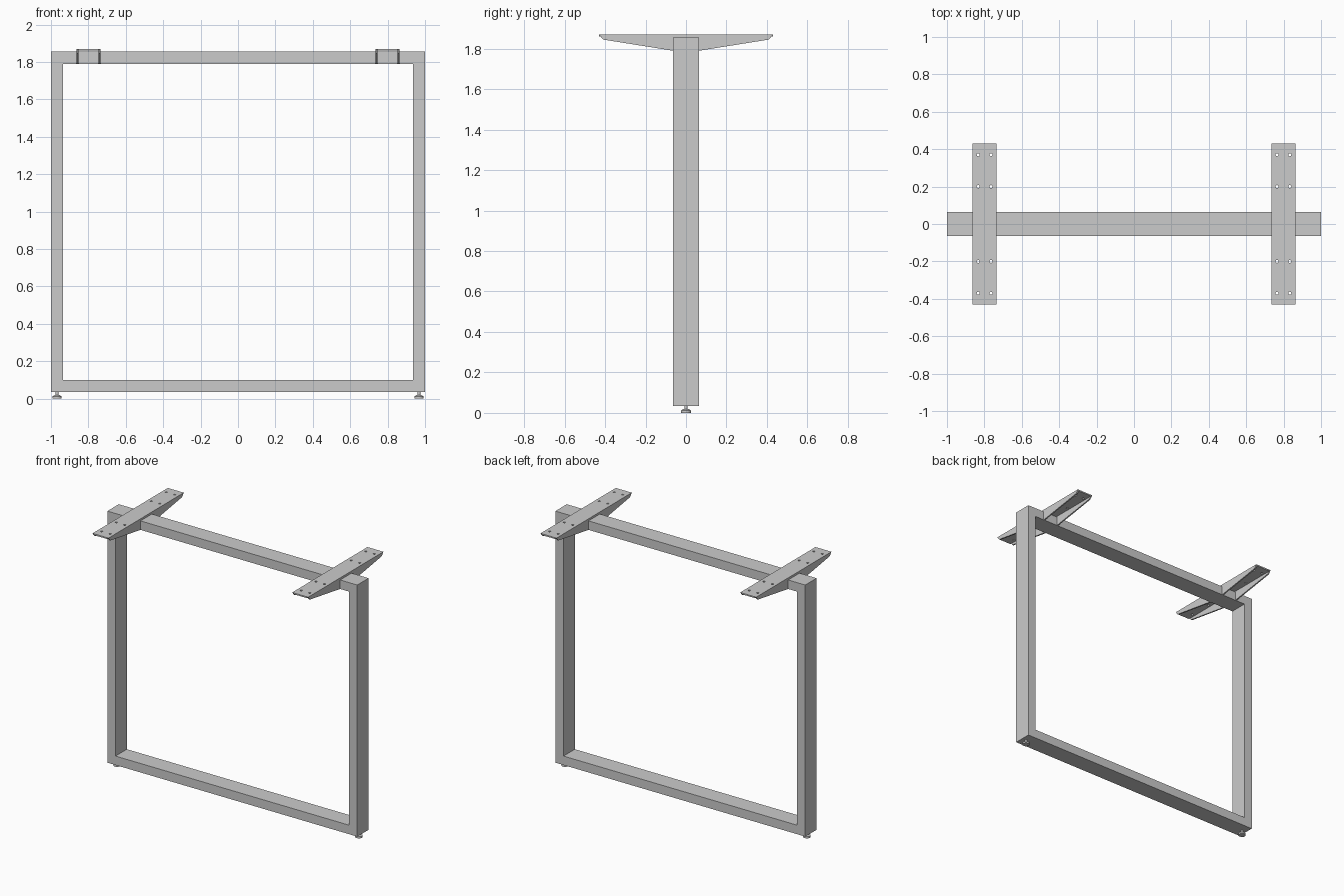
import bpy, bmesh
from mathutils import Matrix, Vector

if "Cube" in bpy.data.objects:
    bpy.data.objects.remove(bpy.data.objects["Cube"])


def finish(name, bm):
    bmesh.ops.recalc_face_normals(bm, faces=bm.faces)
    me = bpy.data.meshes.new(name)
    bm.to_mesh(me)
    bm.free()
    ob = bpy.data.objects.new(name, me)
    bpy.context.collection.objects.link(ob)
    return ob


def box(name, x0, x1, y0, y1, z0, z1):
    bm = bmesh.new()
    c = Vector(((x0 + x1) / 2, (y0 + y1) / 2, (z0 + z1) / 2))
    m = Matrix.Translation(c) @ Matrix.Diagonal((x1 - x0, y1 - y0, z1 - z0, 1))
    bmesh.ops.create_cube(bm, size=1, matrix=m)
    return finish(name, bm)


def prism_x(name, pts, x0, x1):
    """Extrude a closed (y, z) outline from x0 to x1."""
    bm = bmesh.new()
    f = bm.faces.new([bm.verts.new((x0, y, z)) for y, z in pts])
    r = bmesh.ops.extrude_face_region(bm, geom=[f])
    verts = [g for g in r["geom"] if isinstance(g, bmesh.types.BMVert)]
    bmesh.ops.translate(bm, verts=verts, vec=(x1 - x0, 0, 0))
    return finish(name, bm)


def cone(bm, x, y, z0, z1, r0, r1, seg):
    bmesh.ops.create_cone(bm, cap_ends=True, segments=seg, radius1=r0, radius2=r1,
                          depth=z1 - z0, matrix=Matrix.Translation((x, y, (z0 + z1) / 2)))


D = 0.065          # half depth of the frame tubes
W = 0.065          # tube thickness in the frame plane
Z0, Z1 = 0.035, 1.855
TOP = 1.87         # bracket top
T = 0.01           # bracket sheet thickness
HB = 0.064         # bracket half width

# Rectangular frame
box("top_beam", -1 + W, 1 - W, -D, D, Z1 - W, Z1)
box("bottom_beam", -1 + W, 1 - W, -D, D, Z0, Z0 + W)

# Flange outline: tapered wings, notched over the top beam
half = [(D, Z1), (D, 1.79), (0.41, 1.845), (0.43, TOP)]
flange = half + [(-y, z) for y, z in reversed(half)]

for side, s in (("left", -1), ("right", 1)):
    a, b = sorted((s * 1.0, s * (1 - W)))
    box(side + "_post", a, b, -D, D, Z0, Z1)

    # Levelling foot: pad, tapered collar and threaded stem
    bm = bmesh.new()
    fx = s * (1 - W / 2)
    cone(bm, fx, 0, 0, 0.012, 0.025, 0.025, 24)
    cone(bm, fx, 0, 0.012, 0.02, 0.025, 0.011, 24)
    cone(bm, fx, 0, 0.02, Z0, 0.008, 0.008, 16)
    foot = finish(side + "_foot", bm)

    # Bracket: two flanges and a drilled top plate
    cx = s * 0.799
    prism_x(side + "_bracket_outer_flange", flange, cx + s * (HB - T), cx + s * HB)
    prism_x(side + "_bracket_inner_flange", flange, cx - s * HB, cx - s * (HB - T))
    plate = box(side + "_bracket_plate", cx - HB + T, cx + HB - T, -0.43, 0.43, TOP - T, TOP)

    # Screw hole cutters
    bm = bmesh.new()
    for dx in (-0.034, 0.034):
        for y in (-0.37, -0.2, 0.2, 0.37):
            cone(bm, cx + dx, y, TOP - 0.05, TOP + 0.05, 0.008, 0.008, 16)
    cutter = finish(side + "_hole_cutter", bm)
    cutter.hide_render = True
    cutter.display_type = 'WIRE'
    mod = plate.modifiers.new("holes", 'BOOLEAN')
    mod.operation = 'DIFFERENCE'
    mod.solver = 'EXACT'
    mod.object = cutter

    # Smooth the round foot, keeping its edges sharp
    bpy.ops.object.select_all(action='DESELECT')
    foot.select_set(True)
    bpy.context.view_layer.objects.active = foot
    bpy.ops.object.shade_smooth_by_angle()
